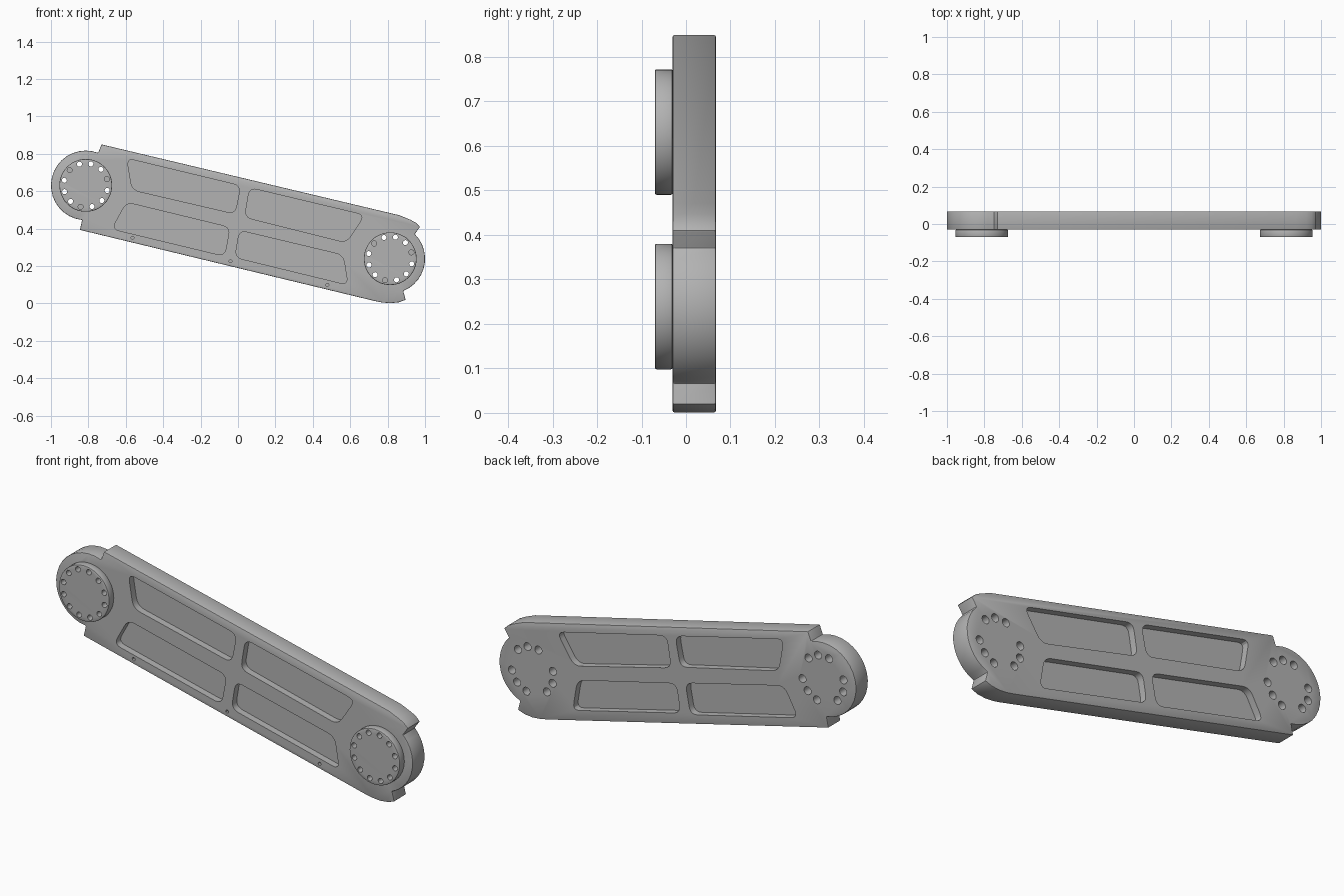
import bpy, bmesh, math
from mathutils import Vector

if "Cube" in bpy.data.objects:
    bpy.data.objects.remove(bpy.data.objects["Cube"])

TILT = math.radians(-13.4)
FRONT, BACK, BOSS_FRONT = -0.03, 0.067, -0.07
HUBS = {"left": Vector((0.814, 0.239)), "right": Vector((-0.814, 0.631))}

metal = bpy.data.materials.new("grey_metal")
metal.use_nodes = True
grey = (0.45, 0.45, 0.45, 1)
metal.diffuse_color = grey
metal.node_tree.nodes["Principled BSDF"].inputs["Base Color"].default_value = grey


def prism(bm, pts, y0, y1):
    """Extrude an x-z outline along y."""
    a = [bm.verts.new((p[0], y0, p[1])) for p in pts]
    b = [bm.verts.new((p[0], y1, p[1])) for p in pts]
    n = len(pts)
    bm.faces.new(a)
    bm.faces.new(b[::-1])
    for i in range(n):
        bm.faces.new((a[i], b[i], b[(i + 1) % n], a[(i + 1) % n]))


def make(name, prisms):
    bm = bmesh.new()
    for pts, y0, y1 in prisms:
        prism(bm, pts, y0, y1)
    bmesh.ops.recalc_face_normals(bm, faces=bm.faces)
    mesh = bpy.data.meshes.new(name)
    bm.to_mesh(mesh)
    bm.free()
    mesh.materials.append(metal)
    ob = bpy.data.objects.new(name, mesh)
    bpy.context.collection.objects.link(ob)
    return ob


def arc(c, r, start, end, steps):
    angles = [math.radians(start + (end - start) * i / steps) for i in range(steps + 1)]
    return [Vector((c[0] + r * math.cos(t), c[1] + r * math.sin(t))) for t in angles]


def circle(c, r, n=16):
    return arc(c, r, 0, 360, n)[:-1]


def rounded(corners, size=0.04, steps=5):
    """Round every corner of a polygon."""
    out = []
    for i, p in enumerate(corners):
        p = Vector(p)
        a = p + (Vector(corners[i - 1]) - p).normalized() * size
        b = p + (Vector(corners[(i + 1) % len(corners)]) - p).normalized() * size
        for k in range(steps + 1):
            t = k / steps
            out.append(a * (1 - t) ** 2 + p * 2 * t * (1 - t) + b * t * t)
    return out


def finish(ob, cutter, bevel):
    """Soften the rims, cut the recesses, then bake the result."""
    bv = ob.modifiers.new("rim", 'BEVEL')
    bv.width, bv.segments = bevel, 2
    bv.limit_method, bv.angle_limit = 'ANGLE', math.radians(40)
    cut = ob.modifiers.new("cut", 'BOOLEAN')
    cut.operation, cut.solver, cut.object = 'DIFFERENCE', 'EXACT', cutter
    graph = bpy.context.evaluated_depsgraph_get()
    ob.data = bpy.data.meshes.new_from_object(ob.evaluated_get(graph))
    ob.modifiers.clear()
    bpy.data.objects.remove(cutter)
    bpy.ops.object.select_all(action='DESELECT')
    bpy.context.view_layer.objects.active = ob
    ob.select_set(True)
    bpy.ops.object.shade_smooth_by_angle(angle=math.radians(30))


def ring(hub, radius=0.118):
    """Twelve hole centres around a hub."""
    for k in range(12):
        t = TILT + math.radians(30 * k)
        yield k, hub + radius * Vector((math.cos(t), math.sin(t)))


# Arm plate outline: notched round ends joined by straight edges
outline = [(-0.73, 0.85)]
outline += arc(HUBS["right"], 0.186, 69, 264, 18)
outline += [(-0.845, 0.393), (0.73, 0.013), (0.77, 0.005), (0.815, 0.001),
            (0.86, 0.006), (0.896, 0.019)]
outline += arc(HUBS["left"], 0.186, -68, 45, 11)
outline += [(0.973, 0.41), (0.95, 0.432), (0.922, 0.447), (0.864, 0.471)]
arm = make("arm_plate", [(outline, FRONT, BACK)])

# Four weight-saving pockets, mirrored on front and back faces
pockets = [
    [(-0.594, 0.775), (0.014, 0.629), (-0.016, 0.479), (-0.566, 0.607)],
    [(0.062, 0.618), (0.676, 0.472), (0.58, 0.325), (0.036, 0.461)],
    [(-0.596, 0.54), (-0.043, 0.406), (-0.072, 0.253), (-0.674, 0.398)],
    [(0.008, 0.39), (0.562, 0.258), (0.588, 0.099), (-0.016, 0.246)],
]
cuts = []
for p in pockets:
    shape = rounded(p)
    cuts += [(shape, FRONT - 0.02, FRONT + 0.035), (shape, BACK - 0.035, BACK + 0.02)]

# Bolt holes through the plate: three groups of three per hub
for hub in HUBS.values():
    cuts += [(circle(c, 0.02), FRONT - 0.02, BACK + 0.02)
             for k, c in ring(hub) if k % 4 != 1]

# Small pin holes along the lower edge
for c in [(-0.564, 0.35), (-0.04, 0.225), (0.478, 0.099)]:
    cuts.append((circle(c, 0.008, 12), FRONT - 0.02, FRONT + 0.03))
finish(arm, make("arm_cutter", cuts), 0.004)

# Round hub bosses with twelve holes
for side, hub in HUBS.items():
    boss = make(side + "_hub_boss", [(circle(hub, 0.141, 48), BOSS_FRONT, FRONT)])
    holes = [(circle(c, 0.0135), BOSS_FRONT - 0.02, FRONT + 0.02) for k, c in ring(hub)]
    finish(boss, make("boss_cutter", holes), 0.004)
